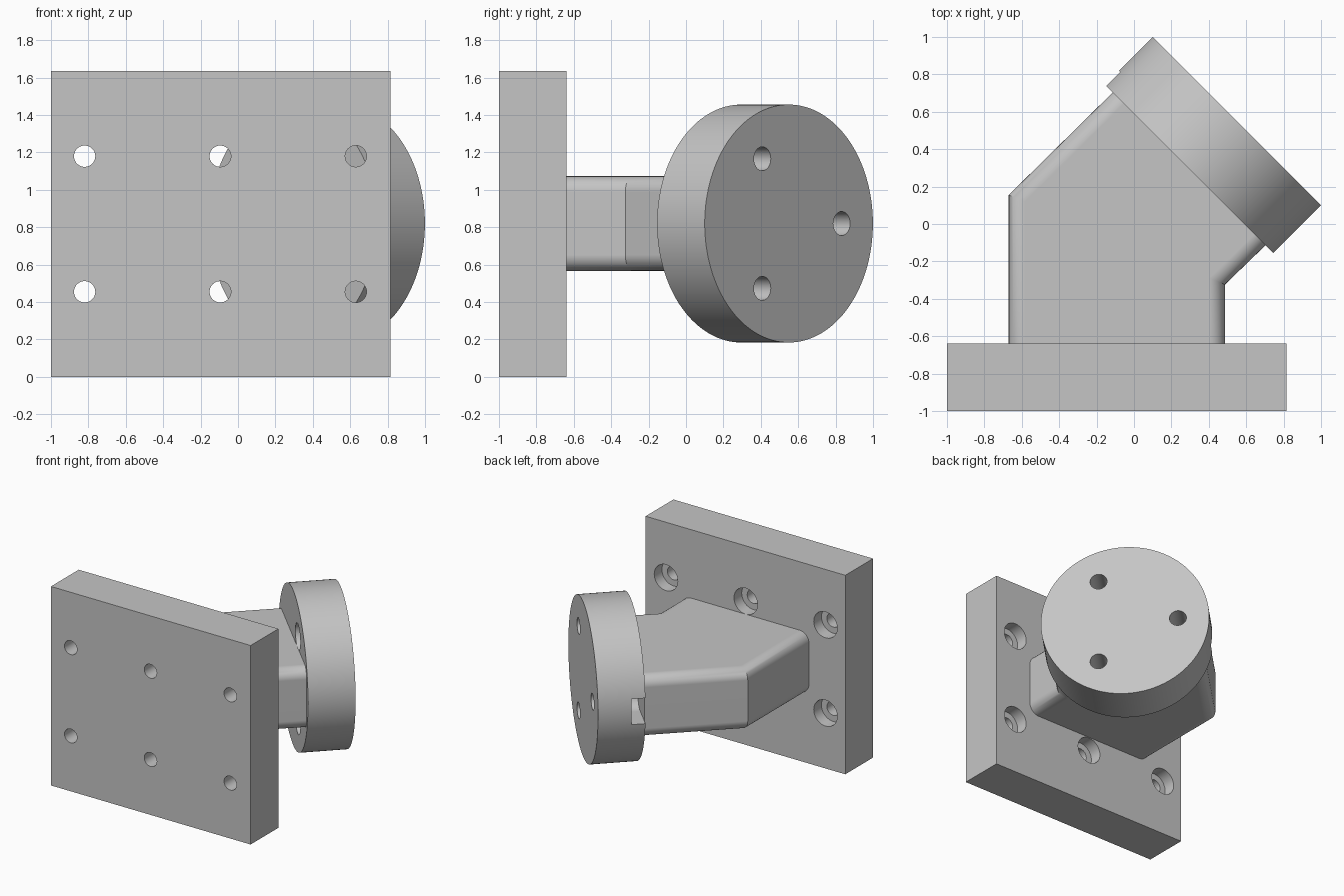
import bpy, bmesh, math
from mathutils import Matrix, Vector

cube = bpy.data.objects.get("Cube")
if cube:
    bpy.data.objects.remove(cube, do_unlink=True)

grey = bpy.data.materials.new("plain_grey")
grey.use_nodes = True
colour = (0.56, 0.56, 0.56, 1)
grey.diffuse_color = colour
grey.node_tree.nodes["Principled BSDF"].inputs["Base Color"].default_value = colour

MID_Z = 0.82


def to_object(bm, name):
    bmesh.ops.recalc_face_normals(bm, faces=bm.faces)
    mesh = bpy.data.meshes.new(name)
    bm.to_mesh(mesh)
    bm.free()
    mesh.materials.append(grey)
    obj = bpy.data.objects.new(name, mesh)
    bpy.context.collection.objects.link(obj)
    return obj


def add_box(bm, low, high, frame=Matrix()):
    low, high = Vector(low), Vector(high)
    size = Matrix.Diagonal((*(high - low), 1))
    bmesh.ops.create_cube(bm, size=1, matrix=frame @ Matrix.Translation((low + high) / 2) @ size)


def add_rod(bm, frame, u, v, start, end, radius, sides=40):
    """Cylinder along the local z of a frame."""
    bmesh.ops.create_cone(bm, cap_ends=True, segments=sides, radius1=radius, radius2=radius,
                          depth=end - start,
                          matrix=frame @ Matrix.Translation((u, v, (start + end) / 2)))


def activate(obj):
    bpy.ops.object.select_all(action='DESELECT')
    obj.select_set(True)
    bpy.context.view_layer.objects.active = obj


def cut(obj, bm):
    cutter = to_object(bm, "cutter")
    cutter.hide_render = True
    mod = obj.modifiers.new("cut", 'BOOLEAN')
    mod.operation, mod.solver, mod.object = 'DIFFERENCE', 'EXACT', cutter
    activate(obj)
    bpy.ops.object.modifier_apply(modifier=mod.name)
    bpy.data.objects.remove(cutter, do_unlink=True)


def cut_rods(obj, frame, spots, start, end, radius):
    bm = bmesh.new()
    for u, v in spots:
        add_rod(bm, frame, u, v, start, end, radius)
    cut(obj, bm)


def smooth(obj):
    activate(obj)
    bpy.ops.object.shade_smooth_by_angle(angle=math.radians(30))


# Mounting plate with six counterbored screw holes
FRONT, BACK = -1.0, -0.64
bm = bmesh.new()
add_box(bm, (-1, FRONT, 0), (0.815, BACK, 1.635))
plate = to_object(bm, "mounting_plate")
plate_frame = Matrix.Rotation(math.pi / 2, 4, 'X')      # local z runs along -y
screws = [(x, z) for x in (-0.82, -0.095, 0.63) for z in (0.455, 1.18)]
cut_rods(plate, plate_frame, screws, 0.5, 1.2, 0.057)
cut_rods(plate, plate_frame, screws, 0.5, 0.74, 0.107)
smooth(plate)

# Flange disc turned 45 degrees, local x across, local y up, local z outward
r = math.sqrt(0.5)
disc_frame = Matrix(((-r, 0, r, 0.295), (r, 0, r, 0.295), (0, 1, 0, MID_Z), (0, 0, 0, 1)))
bm = bmesh.new()
add_rod(bm, disc_frame, 0, 0, 0, 0.36, 0.636, 128)
disc = to_object(bm, "flange_disc")
bolts = [(0.4 * math.cos(a), 0.4 * math.sin(a)) for a in (0, math.tau / 3, -math.tau / 3)]
cut_rods(disc, disc_frame, bolts, -0.1, 0.5, 0.064)
cut_rods(disc, disc_frame, bolts, -0.1, 0.106, 0.105)

# Side slot leading to the bolt hole hidden behind the arm
bm = bmesh.new()
add_box(bm, (0.4, -0.105, -0.05), (0.8, 0.105, 0.106), disc_frame)
cut(disc, bm)
smooth(disc)

# Elbow arm: a rounded section swept through a mitred bend
HALF_W, HALF_H, ROUND = 0.578, 0.253, 0.085
section = []
for k, (sx, sz) in enumerate(((1, 1), (-1, 1), (-1, -1), (1, -1))):
    for i in range(9):
        a = (k + i / 8) * math.pi / 2
        section.append((sx * (HALF_W - ROUND) + ROUND * math.cos(a),
                        sz * (HALF_H - ROUND) + ROUND * math.sin(a)))

stations = [((-0.67, BACK), (0.486, BACK)),
            ((-0.67, 0.155), (0.486, -0.324)),
            ((-0.1135, 0.7035), (0.7035, -0.1135))]
bm = bmesh.new()
rings = []
for left, right in stations:
    left, right = Vector(left), Vector(right)
    ring = []
    for w, h in section:
        p = left.lerp(right, 0.5 + w / (2 * HALF_W))
        ring.append(bm.verts.new((p.x, p.y, MID_Z + h)))
    rings.append(ring)
for a, b in zip(rings, rings[1:]):
    for i in range(len(a)):
        j = (i + 1) % len(a)
        bm.faces.new((a[i], a[j], b[j], b[i]))
bm.faces.new(rings[0])
bm.faces.new(rings[-1])
arm = to_object(bm, "elbow_arm")
smooth(arm)
weighted = arm.modifiers.new("even_shading", 'WEIGHTED_NORMAL')
weighted.keep_sharp = True
